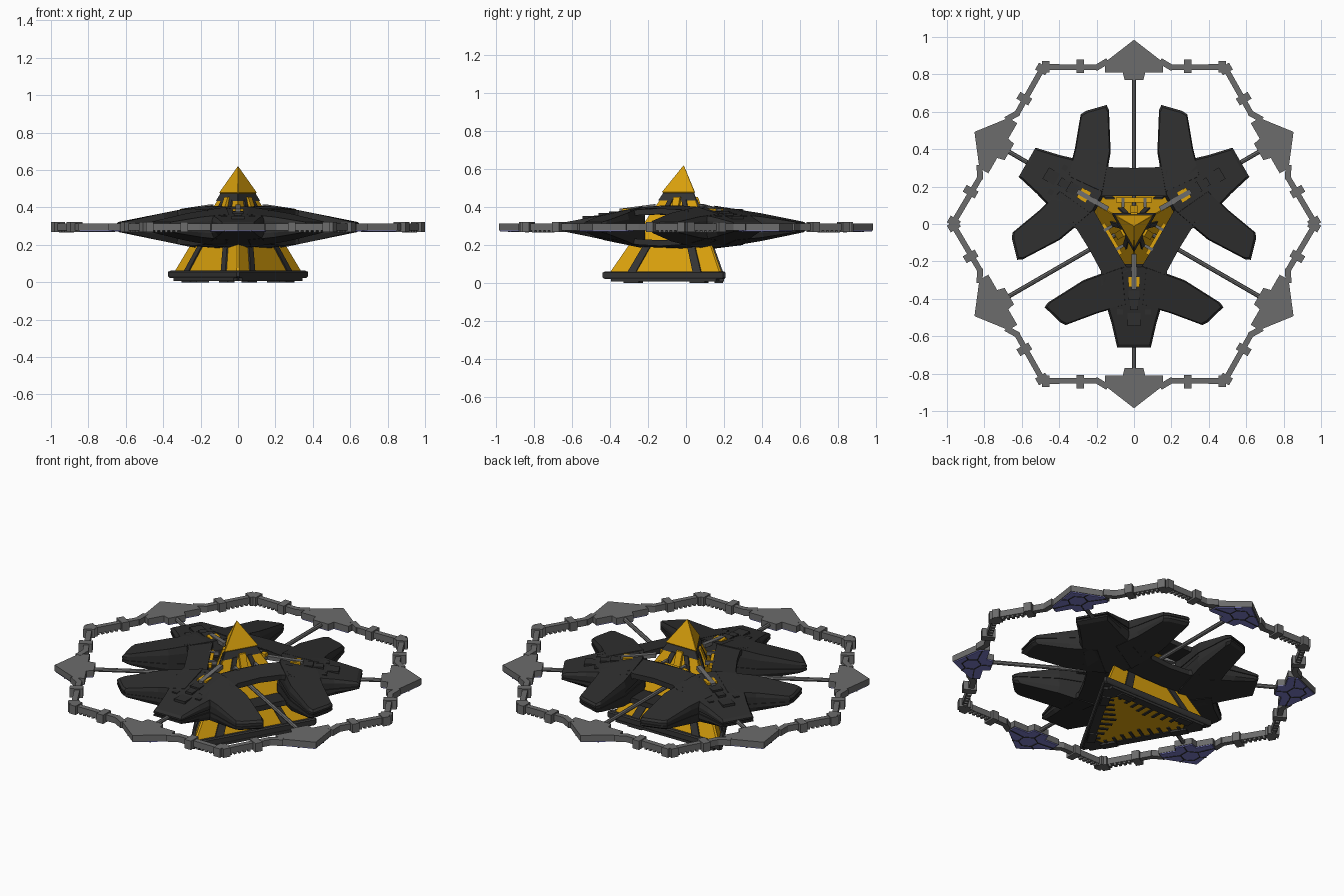
import bpy, bmesh, math
from mathutils import Matrix, Vector

if "Cube" in bpy.data.objects:
    bpy.data.objects.remove(bpy.data.objects["Cube"])


def material(name, r, g, b):
    m = bpy.data.materials.new(name)
    m.diffuse_color = (r, g, b, 1)
    m.use_nodes = True
    m.node_tree.nodes["Principled BSDF"].inputs["Base Color"].default_value = m.diffuse_color
    return m


GOLD = material("gold", 0.73, 0.37, 0.004)
HULL = material("charcoal", 0.028, 0.028, 0.028)
TRIM = material("dark_trim", 0.036, 0.036, 0.036)
GREY = material("mid_grey", 0.15, 0.15, 0.15)
BLUE = material("dusk_blue", 0.2, 0.2, 0.56)

LOBES = (270, 30, 150)    # directions of the three hull lobes
FACES = (90, 210, 330)    # directions of the pyramid faces and hull notches
MID = 0.295               # height of ring and hull centre plane
APEX = 0.62
SHIFT = -0.012            # pyramid sits slightly towards the front


def loft(name, rings, mat, a=90, dy=0):
    """Bridge rings of equal length, cap them; local +y is turned to angle a."""
    bm = bmesh.new()
    rot = Matrix.Translation((0, dy, 0)) @ Matrix.Rotation(math.radians(a - 90), 4, 'Z')
    vs = [[bm.verts.new(rot @ Vector(p)) for p in ring] for ring in rings]
    n = len(vs[0])
    for lo, hi in zip(vs, vs[1:]):
        for i in range(n):
            j = (i + 1) % n
            bm.faces.new((lo[i], lo[j], hi[j], hi[i]))
    bm.faces.new(vs[0][::-1])
    bm.faces.new(vs[-1])
    bmesh.ops.recalc_face_normals(bm, faces=bm.faces)
    me = bpy.data.meshes.new(name)
    bm.to_mesh(me)
    bm.free()
    me.materials.append(mat)
    ob = bpy.data.objects.new(name, me)
    bpy.context.collection.objects.link(ob)
    return ob


def prism(name, pts, z0, z1, mat, a=90, dy=0):
    return loft(name, [[(x, y, z) for x, y in pts] for z in (z0, z1)], mat, a, dy)


def box(name, x, y, z, sx, sy, sz, mat, a=90, dy=0):
    c = [(x - sx/2, y - sy/2), (x + sx/2, y - sy/2), (x + sx/2, y + sy/2), (x - sx/2, y + sy/2)]
    return prism(name, c, z - sz/2, z + sz/2, mat, a, dy)


def bar(name, p, q, w, z0, z1, mat, a=90, dy=0):
    p, q = Vector(p), Vector(q)
    n = (q - p).orthogonal().normalized() * w / 2
    return prism(name, [p - n, q - n, q + n, p + n], z0, z1, mat, a, dy)


def mirrored(half):
    return half + [(-x, y) for x, y in reversed(half) if x > 0]


def flip(pts):
    return [(-x, y) for x, y in pts]


def half_height(x, y):
    return 0.113 - 0.19 * max(0, math.hypot(x, y) - 0.2)


# ---------- hull: three lobes with two wings each, joined by open arches ----------
PROFILE = [(-1, .9), (-.55, 1), (-.15, 1), (-.15, .96), (.15, .96), (.15, 1), (.55, 1), (1, .93)]


def hull_part(name, pts, a):
    cx = sum(p[0] for p in pts) / len(pts)
    cy = sum(p[1] for p in pts) / len(pts)
    rings = [[(cx + (x - cx) * s, cy + (y - cy) * s, MID + f * half_height(x, y))
              for x, y in pts] for f, s in PROFILE]
    loft(name, rings, HULL, a)


core = mirrored([(.055, .215), (.175, .28), (.138, .47), (.12, .53), (.09, .66)])
wing = [(.03, .43), (.19, .475), (.365, .54), (.395, .525), (.478, .445), (.46, .42), (.27, .3), (.05, .22)]
for a in LOBES:
    hull_part("hull_lobe", core, a)
    hull_part("hull_wing_left", wing, a)
    hull_part("hull_wing_right", flip(wing), a)
    # raised machinery along the lobe
    for y, w, l in ((.38, .06, .05), (.43, .045, .06), (.51, .07, .07)):
        box("lobe_machinery", 0, y, MID + half_height(0, y) - .014, w, l, .036, HULL, a)
    for s in (-1, 1):
        box("lobe_hatch", s * .075, .47, MID + half_height(0, .47) - .014, .03, .03, .028, HULL, a)
        # gold strips either side of the grey arm
        box("gold_strip", s * .021, .31, MID + .088, .018, .055, .02, GOLD, a)
    loft("pyramid_arm", [[(s * .013, y, z + d) for s, d in ((-1, 0), (1, 0), (1, .022), (-1, .022))]
                         for y, z in ((.16, .395), (.35, .37))], GREY, a)

for a in FACES:
    out = .3 if a == 90 else .275
    for sign, name in ((1, "upper_arch"), (-1, "lower_arch")):
        band = [(-.2, .15), (-.07, .15), (.07, .15), (.2, .15),
                (.2, out + .04), (.13, out + .004), (0, out), (-.13, out + .004), (-.2, out + .04)]
        rings = [[(x, y, MID + sign * (half_height(x, y) - drop)) for x, y in band] for drop in (.03, .0)]
        loft(name, rings, HULL, a)

# ---------- three-sided pyramid ----------


def triangle(r, z, cut=0.02):
    """Triangle with vertices on the lobe directions, corners clipped by cut."""
    c = [Vector((r * math.cos(math.radians(t)), r * math.sin(math.radians(t)), z)) for t in LOBES]
    out = []
    for i in range(3):
        out += [c[i].lerp(c[i - 1], cut), c[i].lerp(c[(i + 1) % 3], cut)]
    return out


def radius(z, extra=0):
    return 0.71 * (APEX - z) + extra


def tier(name, levels, mat):
    loft(name, [triangle(r, z) for r, z in levels], mat, 90, SHIFT)


tier("pyramid_body", [(radius(.05), .05), (radius(.46), .46)], GOLD)
tier("pyramid_collar", [(radius(.435, .008), .435), (radius(.48, .008), .48)], TRIM)
tier("pyramid_cap", [(.112, .475), (.118, .48), (.001, APEX)], GOLD)


def face_plate(name, quad, a, mat, off=.008):
    """Thin plate on a pyramid face; quad is given as (sideways, height)."""
    rings = [[(u, .355 * (APEX - z) + d, z) for u, z in quad] for d in (-.002, off)]
    loft(name, rings, mat, a, SHIFT)


for a in FACES:
    for s in (-1, 1):
        face_plate("lower_stripe", [(s*.225, .055), (s*.175, .055), (s*.105, .21), (s*.15, .21)], a, TRIM)
        face_plate("upper_stripe", [(s*.085, .36), (s*.055, .36), (s*.028, .44), (s*.055, .44)], a, TRIM)
        box("face_clamp", s * .06, .125, .395, .016, .05, .02, GREY, a, SHIFT)
    face_plate("gold_tongue", [(-.02, .35), (.02, .35), (.02, .455), (-.02, .455)], a, GOLD, .016)
    box("gold_sill", 0, .14, .388, .19, .028, .02, GOLD, a, SHIFT)

# ---------- base plinth with toothed underside ----------
tier("base_plinth", [(.43, .022), (.44, .03), (.44, .056), (.425, .062)], TRIM)
tier("base_gold_floor", [(.37, .013), (.37, .023)], GOLD)
for a in FACES:
    bar("base_rim", (-.32, .19), (.32, .19), .045, .008, .03, TRIM, a, SHIFT)
    for i in range(-4, 5):
        length = .08 - .012 * abs(i)
        box("base_tooth", i * .052, .17 - length / 2, .014, .016, length, .012, TRIM, a, SHIFT)
    for s in (-1, 1):
        box("base_foot", s * .2, .185, .014, .09, .045, .028, TRIM, a, SHIFT)
for a in LOBES:
    prism("base_corner", mirrored([(0, .38), (.065, .28)]), .008, .025, TRIM, a, SHIFT)

# ---------- outer ring: six pointed plates, bent bars, nodes, spokes ----------
plate = mirrored([(0, .77), (.05, .77), (.06, .81), (.155, .81), (.155, .865), (0, .985)])
grooves = [((0, .775), (0, .83)), ((0, .83), (.05, .86)), ((.05, .86), (.15, .85)),
           ((.05, .86), (.045, .91)), ((.045, .91), (0, .935)), ((.045, .91), (.075, .925))]
for a in range(30, 390, 60):
    prism("ring_plate", plate, .277, .313, GREY, a)
    prism("blue_underside", [(x * .96, .86 + (y - .86) * .96) for x, y in plate], .271, .278, BLUE, a)
    for p, q in grooves:
        for s in (-1, 1):
            bar("plate_groove", (s * p[0], p[1]), (s * q[0], q[1]), .006, .269, .273, TRIM, a)
    for s in (-1, 1):
        corner = (s * .485, .84)
        bar("ring_bend", (s * .14, .872), (s * .207, .832), .032, .278, .314, GREY, a)
        bar("ring_bar", (s * .197, .837), corner, .03, .278, .314, GREY, a)
        box("ring_node", s * .287, .843, .295, .042, .073, .052, GREY, a)
        box("ring_corner_block", s * .472, .84, .295, .042, .062, .052, GREY, a)
        for i in range(5):
            box("ring_tooth", s * (.33 + i * .027), .838, .274, .014, .022, .016, GREY, a)
    # round spoke from the pyramid to the plate
    loft("spoke", [[(.012 * math.cos(k * math.pi / 4), y, MID + .012 * math.sin(k * math.pi / 4))
                    for k in range(8)] for y in (.08, .8)], GREY, a)
